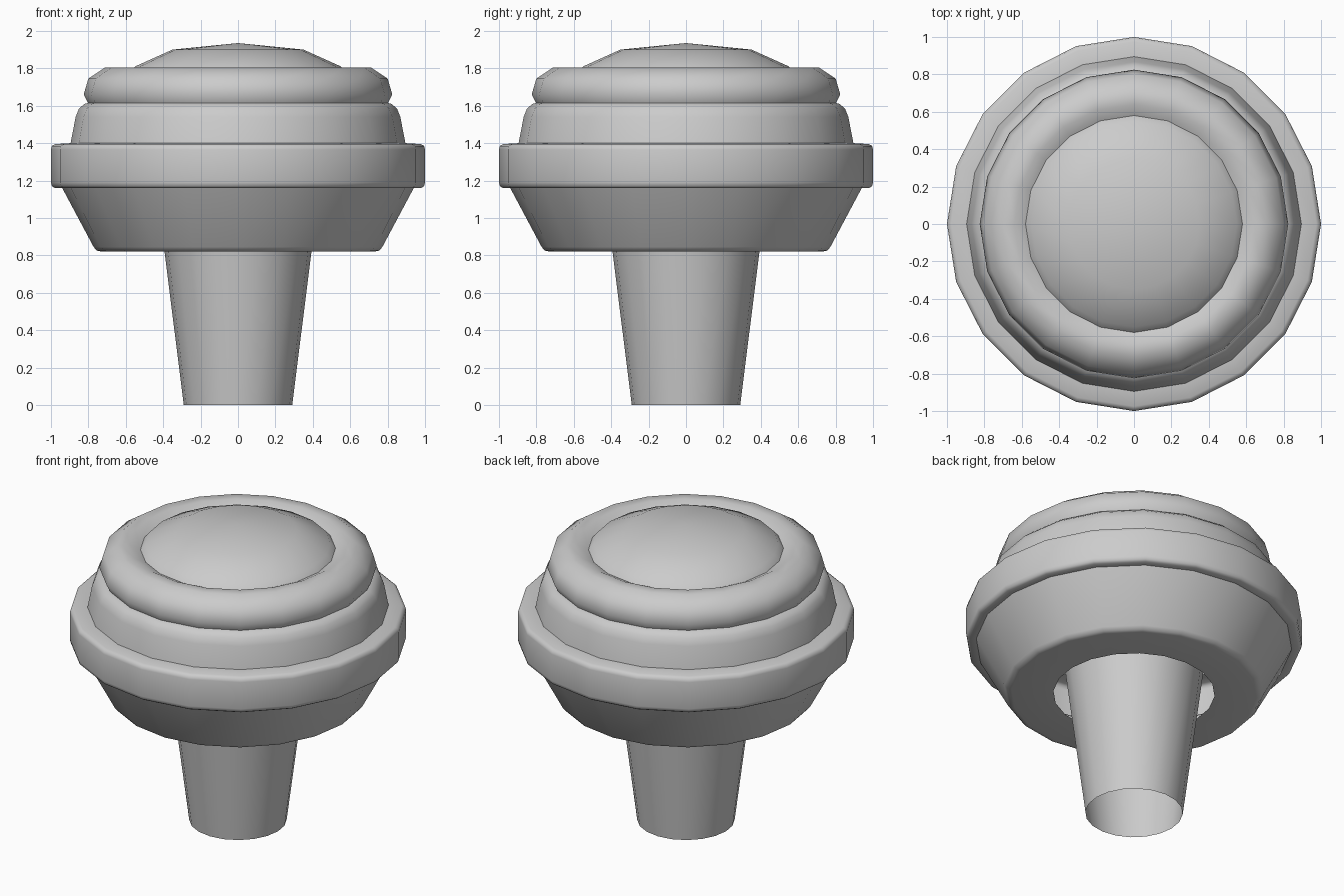
import bpy, bmesh, math

if "Cube" in bpy.data.objects:
    bpy.data.objects.remove(bpy.data.objects["Cube"])

SEGMENTS = 20


def lathe(name, profile, segments=SEGMENTS, angle=35):
    """Revolve an (radius, height) profile around z; radius 0 makes a pole."""
    bm = bmesh.new()
    rings = []
    for r, z in profile:
        if r == 0:
            rings.append([bm.verts.new((0, 0, z))] * segments)
        else:
            rings.append([bm.verts.new((r * math.cos(2 * math.pi * i / segments),
                                        r * math.sin(2 * math.pi * i / segments), z))
                          for i in range(segments)])
    for low, high in zip(rings, rings[1:]):
        for i in range(segments):
            j = (i + 1) % segments
            bm.faces.new(dict.fromkeys((low[i], low[j], high[j], high[i])))
    mesh = bpy.data.meshes.new(name)
    bm.to_mesh(mesh)
    bm.free()
    obj = bpy.data.objects.new(name, mesh)
    bpy.context.collection.objects.link(obj)
    bpy.ops.object.select_all(action='DESELECT')
    obj.select_set(True)
    bpy.context.view_layer.objects.active = obj
    bpy.ops.object.shade_smooth_by_angle(angle=math.radians(angle))
    return obj


# Hollow tapered stem, open at the bottom, running up into the body
lathe("stem", [(0.29, 0), (0.393, 0.82), (0.415, 1.0)])

# Tapered underside with a central hole
lathe("lower_body", [(0.48, 0.82), (0.73, 0.82), (0.755, 0.825), (0.772, 0.845),
                     (0.94, 1.16)], angle=50)

# Wide collar
lathe("collar", [(0.935, 1.16), (0.98, 1.16), (0.995, 1.17), (1.0, 1.19),
                 (1.0, 1.365), (0.995, 1.385), (0.975, 1.395), (0.89, 1.4)], angle=50)

# Stepped shoulder
lathe("shoulder", [(0.895, 1.4), (0.868, 1.54), (0.85, 1.585), (0.82, 1.61), (0.80, 1.615)])

# Rounded ring around the cap
lathe("top_ring", [(0.80, 1.61), (0.825, 1.66), (0.80, 1.745), (0.71, 1.805),
                   (0.64, 1.805), (0.58, 1.775)], angle=50)

# Shallow domed cap
lathe("dome_cap", [(0.58, 1.775), (0.55, 1.81), (0.35, 1.9), (0, 1.935)])
